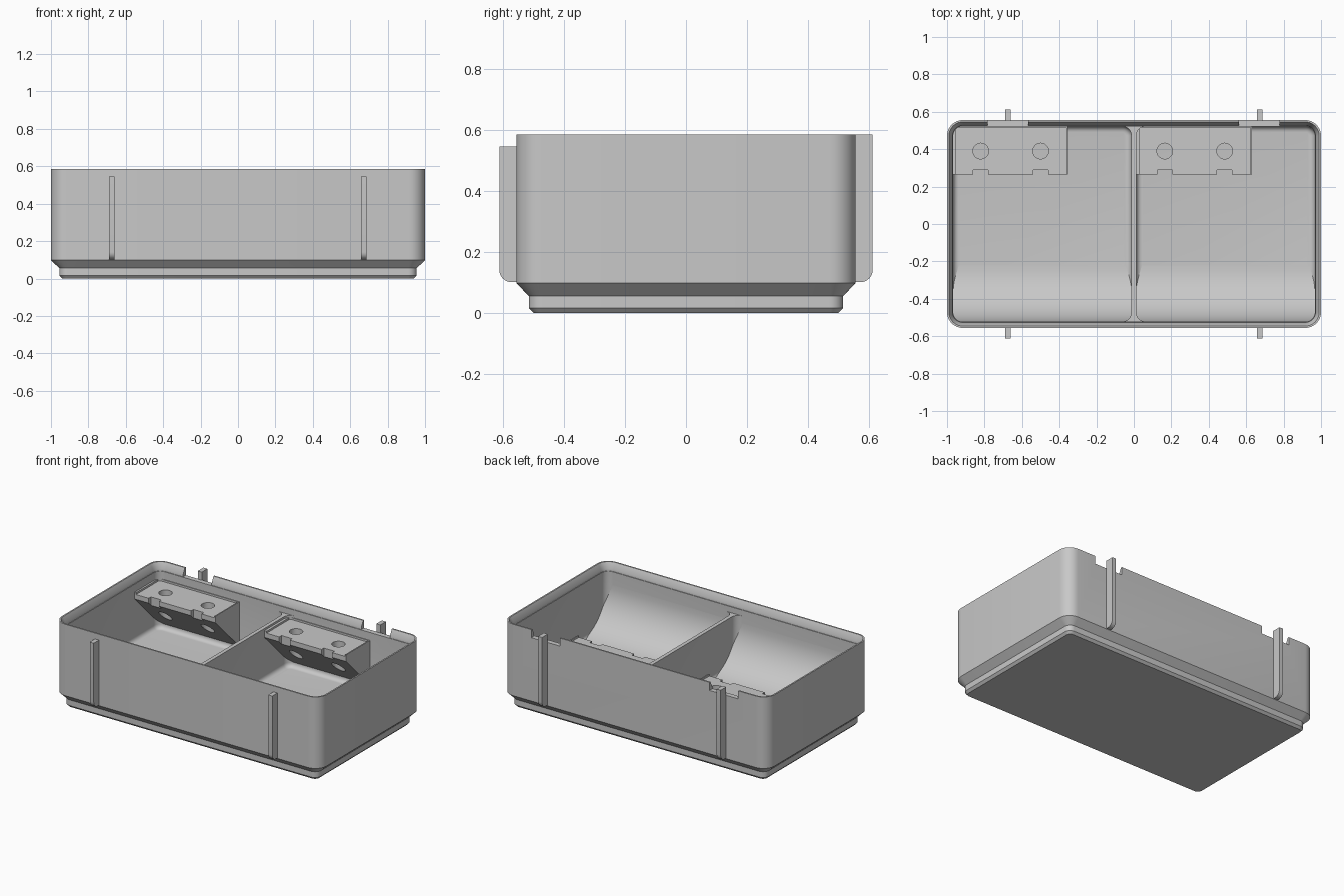
import bpy, bmesh, math

if "Cube" in bpy.data.objects:
    bpy.data.objects.remove(bpy.data.objects["Cube"])

grey = bpy.data.materials.new("plain grey")
grey.diffuse_color = (0.58, 0.58, 0.58, 1)
grey.use_nodes = True
grey.node_tree.nodes["Principled BSDF"].inputs["Base Color"].default_value = grey.diffuse_color


def finish(name, bm):
    bmesh.ops.recalc_face_normals(bm, faces=bm.faces)
    me = bpy.data.meshes.new(name)
    bm.to_mesh(me)
    bm.free()
    ob = bpy.data.objects.new(name, me)
    bpy.context.collection.objects.link(ob)
    me.materials.append(grey)
    return ob


def lofted(name, loops, cx=0.0, n=8):
    """Stack of rounded rectangles (half x, half y, corner radius, z), capped."""
    bm = bmesh.new()
    rings = []
    for hx, hy, r, z in loops:
        ring = []
        for k, (sx, sy) in enumerate([(1, 1), (-1, 1), (-1, -1), (1, -1)]):
            for i in range(n + 1):
                a = math.pi / 2 * (k + i / n)
                ring.append(bm.verts.new((cx + sx * (hx - r) + r * math.cos(a),
                                          sy * (hy - r) + r * math.sin(a), z)))
        rings.append(ring)
    for a, b in zip(rings, rings[1:]):
        for i in range(len(a)):
            j = (i + 1) % len(a)
            bm.faces.new((a[i], a[j], b[j], b[i]))
    bm.faces.new(rings[0])
    bm.faces.new(rings[-1])
    return finish(name, bm)


def extruded(name, profile, x0, x1):
    """Side profile of (y, z) points extruded along x."""
    bm = bmesh.new()
    a = [bm.verts.new((x0, y, z)) for y, z in profile]
    b = [bm.verts.new((x1, y, z)) for y, z in profile]
    for i in range(len(a)):
        j = (i + 1) % len(a)
        bm.faces.new((a[i], a[j], b[j], b[i]))
    bm.faces.new(a)
    bm.faces.new(b)
    return finish(name, bm)


def box(name, x0, x1, y0, y1, z0, z1):
    return extruded(name, [(y0, z0), (y1, z0), (y1, z1), (y0, z1)], x0, x1)


def cylinder(name, x, y, r, z0, z1):
    bm = bmesh.new()
    bmesh.ops.create_cone(bm, cap_ends=True, segments=32, radius1=r, radius2=r, depth=z1 - z0)
    bmesh.ops.translate(bm, verts=bm.verts, vec=(x, y, (z0 + z1) / 2))
    return finish(name, bm)


def cut(ob, cutters):
    for c in cutters:
        m = ob.modifiers.new("cut", 'BOOLEAN')
        m.operation = 'DIFFERENCE'
        m.solver = 'EXACT'
        m.object = c
        bpy.context.view_layer.objects.active = ob
        bpy.ops.object.modifier_apply(modifier=m.name)
        bpy.data.objects.remove(c)


FLOOR, DIVIDER, LEDGE = 0.14, 0.49, 0.53

# Bin body: stepped foot, straight walls, chamfered rim and a shallow recess
body = lofted("bin_body", [
    (0.940, 0.500, 0.030, 0.0), (0.955, 0.515, 0.045, 0.016), (0.955, 0.515, 0.045, 0.055),
    (1.0, 0.556, 0.085, 0.098), (1.0, 0.556, 0.085, 0.585),
    (0.990, 0.546, 0.075, 0.585), (0.970, 0.526, 0.055, 0.545), (0.970, 0.526, 0.055, LEDGE)])

# Two compartments with rounded floors, a lowered divider and two notches in the back rim
cutters = []
for cx in (-0.49, 0.49):
    h, r = 0.477, 0.03
    loops = []
    for i in range(6):
        a = math.pi / 2 * i / 5
        d = r * (1 - math.sin(a))
        loops.append((h - d, 0.522 - d, 0.05 - d, FLOOR + r * (1 - math.cos(a))))
    cutters.append(lofted("compartment", loops + [(h, 0.522, 0.05, 0.6)], cx))
cutters.append(box("divider_top", -0.08, 0.08, -0.5215, 0.5215, DIVIDER, 0.7))
for x in (-0.675, 0.67):
    cutters.append(box("notch", x - 0.108, x + 0.108, 0.45, 0.7, LEDGE, 0.7))
cut(body, cutters)

# Curved scoop along the front of both compartments
arc = [(-0.222 - 0.3 * math.cos(a), FLOOR + 0.3 - 0.3 * math.sin(a))
       for a in (math.pi / 2 * i / 16 for i in range(17))]
extruded("front_scoop", arc + [(-0.222, 0.12), (-0.524, 0.12), (-0.524, FLOOR + 0.3)],
         -0.972, 0.972)

# Label shelves: sloped underside, tray open at the front, finger holes and notches
for side, x0, wall in (("left", -0.955, -0.975), ("right", 0.03, 0.005)):
    x1 = x0 + 0.6
    shelf = extruded("label_shelf_" + side, [
        (0.265, 0.476), (0.265, 0.43), (0.53, 0.165), (0.53, 0.476)], wall, x1)
    cutters = [box("tray", x0, x1 - 0.008, 0.2, 0.517, 0.463, 0.6)]
    for dx in (0.135, 0.455):
        x = x0 + dx
        cutters.append(cylinder("hole", x, 0.39, 0.042, 0.05, 0.7))
        cutters.append(box("slot", x - 0.04, x + 0.04, 0.2, 0.29, 0.3, 0.7))
    cut(shelf, cutters)

# Guide ribs on the front and back walls
for x in (-0.675, 0.672):
    for name, s, top in (("front_rib", -1, 0.545), ("back_rib", 1, 0.585)):
        foot = [(s * (0.572 + 0.04 * math.sin(a)), 0.141 - 0.04 * math.cos(a))
                for a in (math.pi / 2 * i / 6 for i in range(7))]
        extruded(name, [(s * 0.552, 0.101)] + foot + [(s * 0.612, top), (s * 0.552, top)],
                 x - 0.015, x + 0.015)

# Smooth the rounded corners and keep the edges sharp
for ob in bpy.context.scene.objects:
    bpy.ops.object.select_all(action='DESELECT')
    ob.select_set(True)
    bpy.context.view_layer.objects.active = ob
    bpy.ops.object.shade_smooth_by_angle(angle=math.radians(30))
